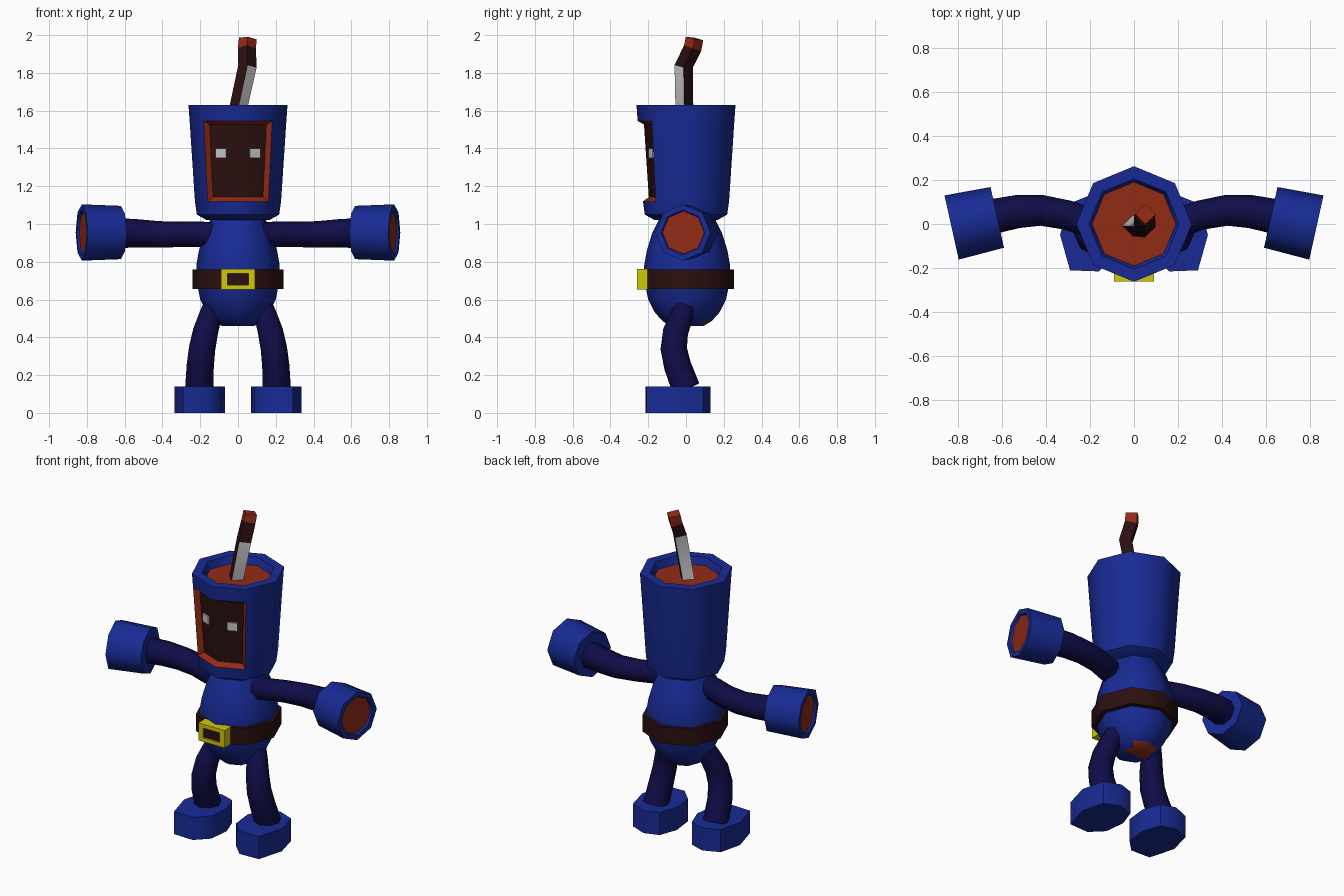
import bpy, bmesh, math
from mathutils import Vector

if "Cube" in bpy.data.objects:
    bpy.data.objects.remove(bpy.data.objects["Cube"])

COLORS = {
    "blue": (0.009, 0.024, 0.30), "navy": (0.005, 0.004, 0.065),
    "rust": (0.29, 0.024, 0.008), "dark_brown": (0.024, 0.005, 0.005),
    "yellow": (0.65, 0.58, 0.002), "light_grey": (0.55, 0.55, 0.55),
}
MATS = {}
for key, c in COLORS.items():
    MATS[key] = bpy.data.materials.new(key)
    MATS[key].diffuse_color = (*c, 1)


def finish(name, bm, mats, angle=50):
    bmesh.ops.recalc_face_normals(bm, faces=bm.faces)
    mesh = bpy.data.meshes.new(name)
    bm.to_mesh(mesh)
    bm.free()
    for m in mats:
        mesh.materials.append(MATS[m])
    mesh.shade_smooth()
    mesh.set_sharp_from_angle(angle=math.radians(angle))
    ob = bpy.data.objects.new(name, mesh)
    bpy.context.collection.objects.link(ob)
    return ob


def loft(rings):
    """Skin a list of point rings, closing both ends."""
    bm = bmesh.new()
    rows = [[bm.verts.new(p) for p in r] for r in rings]
    n = len(rows[0])
    for a, b in zip(rows, rows[1:]):
        for i in range(n):
            j = (i + 1) % n
            bm.faces.new((a[i], a[j], b[j], b[i]))
    bm.faces.new(rows[0][::-1])
    bm.faces.new(rows[-1])
    bmesh.ops.recalc_face_normals(bm, faces=bm.faces)
    bm.faces.ensure_lookup_table()
    return bm


def ring(z, r, n=8, cy=0.0, ry=None):
    ry = r if ry is None else ry
    return [(r * math.cos(k * math.tau / n), cy + ry * math.sin(k * math.tau / n), z)
            for k in range(n)]


def tube(path, radii, n=8, up=(0, 0, 1)):
    """Rings of n sides following a path."""
    pts = [Vector(p) for p in path]
    rings = []
    for i, p in enumerate(pts):
        t = (pts[min(i + 1, len(pts) - 1)] - pts[max(i - 1, 0)]).normalized()
        u = Vector(up)
        u = (u - t * u.dot(t)).normalized()
        v = t.cross(u)
        rings.append([p + radii[i] * (u * math.cos(k * math.tau / n) + v * math.sin(k * math.tau / n))
                      for k in range(n)])
    return loft(rings)


def mirrored(s, path):
    return [(s * x, y, z) for x, y, z in path]


def box(bm, center, size, rot=0.0):
    res = bmesh.ops.create_cube(bm, size=1)["verts"]
    ca, sa = math.cos(rot), math.sin(rot)
    for v in res:
        x, y, z = (v.co[i] * size[i] for i in range(3))
        v.co = Vector((x * ca - y * sa, x * sa + y * ca, z)) + Vector(center)


# Head: tapered octagon, recessed lid and recessed face window
bm = loft([ring(1.02, 0.165), ring(1.05, 0.218), ring(1.12, 0.228), ring(1.545, 0.256),
           ring(1.63, 0.262), ring(1.63, 0.205), ring(1.585, 0.19)])
bm.faces[len(bm.faces) - 1].material_index = 1
window = [f for f in bm.faces if 1.2 < f.calc_center_median().z < 1.5
          and f.calc_center_median().y < -0.1 and abs(f.calc_center_median().x) < 0.12]
walls = bmesh.ops.inset_region(bm, faces=window, thickness=0.02, depth=-0.03,
                               use_even_offset=True, use_boundary=True)["faces"]
for f in walls:
    f.material_index = 1
for f in window:
    f.material_index = 2
finish("head", bm, ["blue", "rust", "dark_brown"])

# Eyes: thin plates lying on the window panel
bm = bmesh.new()
for s in (-1, 1):
    box(bm, (s * 0.09, -0.184, 1.375), (0.06, 0.009, 0.05), s * math.radians(22.5))
finish("eyes", bm, ["light_grey"])

# Fuse: square stem with two pale sides, bent to a rust tip
bm = tube([(-0.008, -0.008, 1.57), (0.05, -0.012, 1.835), (0.047, 0.035, 1.93), (0.052, 0.045, 1.982)],
          [0.047, 0.049, 0.048, 0.047], 4, (1, 0, 0))
for f in bm.faces:
    z, n = f.calc_center_median().z, f.normal
    if z > 1.93:
        f.material_index = 2
    elif z < 1.8 and n.x * n.y < 0:
        f.material_index = 1
finish("fuse", bm, ["dark_brown", "light_grey", "rust"])

# Body: egg shape with a rust patch underneath at the back
profile = [(0.46, 0.085), (0.485, 0.125), (0.53, 0.165), (0.60, 0.2), (0.70, 0.22), (0.78, 0.221),
           (0.86, 0.207), (0.95, 0.18), (1.035, 0.14)]
bm = loft([ring(z, r, cy=0.006, ry=r * 1.03) for z, r in profile])
cap = min(bm.faces, key=lambda f: f.calc_center_median().z)
bmesh.ops.poke(bm, faces=[cap])
for f in bm.faces:
    c = f.calc_center_median()
    if (c.z < 0.465 and c.y > 0) or (c.z < 0.48 and c.y > 0.07):
        f.material_index = 1
finish("body", bm, ["blue", "rust"])

# Belt and buckle
finish("belt", loft([ring(z, 0.24, cy=0.006, ry=0.248) for z in (0.655, 0.76)]), ["dark_brown"])
bm = bmesh.new()
for s in (-1, 1):
    box(bm, (s * 0.073, -0.227, 0.707), (0.034, 0.066, 0.108))
    box(bm, (0, -0.227, 0.707 + s * 0.042), (0.115, 0.066, 0.024))
finish("buckle", bm, ["yellow"], 30)
bm = bmesh.new()
box(bm, (0, -0.247, 0.707), (0.115, 0.008, 0.062))
finish("buckle_plate", bm, ["dark_brown"], 30)

ARM = [(0.08, -0.03, 0.945), (0.19, 0.0, 0.945), (0.30, 0.04, 0.945), (0.42, 0.062, 0.945),
       (0.53, 0.056, 0.95), (0.66, 0.03, 0.953)]
LEG = [(0.12, 0.01, 0.60), (0.145, -0.02, 0.52), (0.172, -0.055, 0.43), (0.19, -0.065, 0.34),
       (0.20, -0.045, 0.25), (0.205, 0.0, 0.13)]
FOOT = [(0.335, -0.05), (0.29, -0.21), (0.16, -0.215), (0.085, -0.14),
        (0.07, -0.01), (0.11, 0.1), (0.20, 0.13), (0.30, 0.09)]
for s, side in ((-1, "left"), (1, "right")):
    # Arm
    finish(side + "_arm", tube(mirrored(s, ARM), [0.066, 0.067, 0.067, 0.07, 0.075, 0.08]), ["navy"])
    # Cuffed hand with a recessed rust end
    bm = tube(mirrored(s, [(0.62, 0.03, 0.955), (0.827, -0.016, 0.955)]), [0.141, 0.149])
    end = max(bm.faces, key=lambda f: s * f.calc_center_median().x)
    bmesh.ops.inset_region(bm, faces=[end], thickness=0.03, depth=0)
    bmesh.ops.inset_region(bm, faces=[end], thickness=0.006, depth=-0.012)
    end.material_index = 1
    finish(side + "_hand", bm, ["blue", "rust"])
    # Leg
    finish(side + "_leg", tube(mirrored(s, LEG), [0.05, 0.06, 0.067, 0.07, 0.072, 0.075], 8, (1, 0, 0)),
           ["navy"])
    # Foot block
    finish(side + "_foot", loft([[(s * x, y, z) for x, y in FOOT] for z in (0, 0.14)]), ["blue"])

for m in bpy.data.materials:
    if m.users and not m.is_grease_pencil:
        m.use_nodes = True
        m.node_tree.nodes["Principled BSDF"].inputs["Base Color"].default_value = m.diffuse_color
